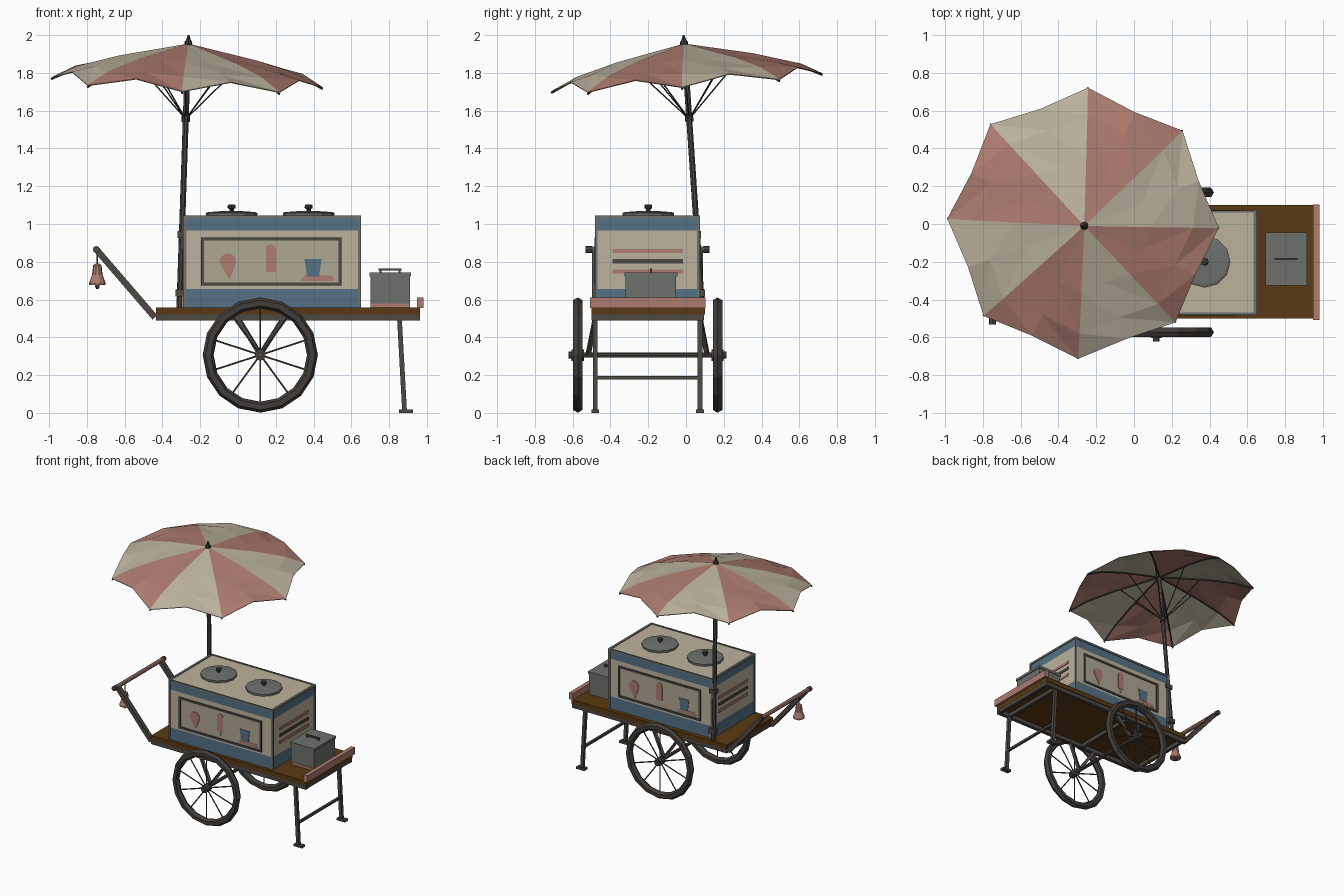
import bpy, bmesh, math
from mathutils import Vector, Matrix

if "Cube" in bpy.data.objects:
    bpy.data.objects.remove(bpy.data.objects["Cube"])

def mat(name, r, g, b):
    m = bpy.data.materials.new(name)
    m.diffuse_color = (r, g, b, 1)
    m.use_nodes = True
    m.node_tree.nodes["Principled BSDF"].inputs["Base Color"].default_value = m.diffuse_color
    return m

CREAM = mat("cream", .50, .45, .34)
PANEL = mat("panel_cream", .43, .39, .29)
PINK = mat("faded_pink", .42, .20, .16)
BLUE = mat("dusty_blue", .09, .165, .24)
WOOD = mat("brown_wood", .10, .042, .006)
FRAME = mat("dark_frame", .075, .066, .056)
METAL = mat("grey_metal", .155, .165, .155)
BLACK = mat("dark_pole", .04, .04, .037)
TYRE = mat("tyre", .055, .048, .042)

def finish(name, bm, *mats):
    bmesh.ops.recalc_face_normals(bm, faces=bm.faces)
    me = bpy.data.meshes.new(name)
    bm.to_mesh(me)
    bm.free()
    for m in mats:
        me.materials.append(m)
    ob = bpy.data.objects.new(name, me)
    bpy.context.collection.objects.link(ob)
    return ob

def cube(bm, a, b):
    a, b = Vector(a), Vector(b)
    s = b - a
    bmesh.ops.create_cube(bm, size=1, matrix=Matrix.Translation((a + b) / 2) @ Matrix.Diagonal((abs(s.x), abs(s.y), abs(s.z), 1)))

def box(name, a, b, m):
    bm = bmesh.new()
    cube(bm, a, b)
    return finish(name, bm, m)

def rod(name, p, q, r, m, sides=8, spin=0):
    p, q = Vector(p), Vector(q)
    d = q - p
    bm = bmesh.new()
    M = Matrix.Translation((p + q) / 2) @ d.to_track_quat('Z', 'Y').to_matrix().to_4x4() @ Matrix.Rotation(spin, 4, 'Z')
    bmesh.ops.create_cone(bm, cap_ends=True, segments=sides, radius1=r, radius2=r, depth=d.length, matrix=M)
    return finish(name, bm, m)

def bar(name, p, q, w, m):  # square section rod
    return rod(name, p, q, w * .7071, m, 4, math.pi / 4)

def lathe(name, prof, M, m, sides=12):
    bm = bmesh.new()
    rings = [[bm.verts.new(M @ Vector((r * math.cos(t * math.tau / sides), r * math.sin(t * math.tau / sides), z)))
              for t in range(sides)] for r, z in prof]
    for a, b in zip(rings, rings[1:]):
        for i in range(sides):
            j = (i + 1) % sides
            bm.faces.new((a[i], a[j], b[j], b[i]))
    bm.faces.new(rings[0])
    bm.faces.new(rings[-1])
    return finish(name, bm, m)

def plate(name, pts, place, m, out=.007):
    bm = bmesh.new()
    lo = [bm.verts.new(place(u, z, 0)) for u, z in pts]
    hi = [bm.verts.new(place(u, z, out)) for u, z in pts]
    bm.faces.new(lo)
    bm.faces.new(hi)
    for i in range(len(pts)):
        j = (i + 1) % len(pts)
        bm.faces.new((lo[i], lo[j], hi[j], hi[i]))
    return finish(name, bm, m)

T = Matrix.Translation
YC = -.203                      # cart centre line
X0, X1, Y0, Y1 = -.28, .645, -.475, .066   # cabinet

# deck and under-frame
box("deck", (-.434, -.5, .52), (.963, .1, .557), WOOD)
box("end_board", (.948, -.508, .555), (.982, .103, .61), PINK)
for s in (-1, 1):
    box("frame_rail", (-.434, YC + s * .283 - .014, .488), (.963, YC + s * .283 + .014, .522), FRAME)
for x in (-.42, .12, .85, .95):
    box("frame_cross_beam", (x - .012, YC - .283, .49), (x + .012, YC + .283, .521), FRAME)

# legs, wheels, handle arms on each side
for s in (-1, 1):
    y = YC + s * .277
    bar("leg", (.855, y, .5), (.882, y, .01), .025, FRAME)
    box("foot", (.852, y - .02, 0), (.926, y + .02, .018), FRAME)
    for x in (0, .24):
        bar("axle_strut", (x, y, .5), (.118, YC + s * .315, .308), .022, FRAME)
    wy = YC + s * .37
    bpy.ops.mesh.primitive_torus_add(major_segments=16, minor_segments=6, major_radius=.276, minor_radius=.029,
                                     location=(.118, wy, .306), rotation=(math.pi / 2, 0, 0))
    ob = bpy.context.object
    ob.name = "wheel_tyre"
    ob.data.materials.append(TYRE)
    for k in range(10):
        a = math.pi / 2 + k * math.tau / 10
        c, n = math.cos(a), math.sin(a)
        rod("spoke", (.118, wy, .306), (.118 + .26 * c, wy, .306 + .26 * n), .005, FRAME, 5)
    rod("hub", (.118, wy - .032, .306), (.118, wy + .032, .306), .03, FRAME, 10)
    rod("hub_cap", (.118, wy, .306), (.118, wy + s * .048, .306), .018, FRAME, 8)
    bar("handle_arm", (-.44, y, .505), (-.75, y, .865), .034, FRAME)
    rod("grip_cap", (-.75, YC + s * .295, .865), (-.75, YC + s * .328, .865), .019, FRAME)
rod("axle", (.118, YC - .39, .306), (.118, YC + .39, .306), .013, FRAME)
bar("leg_crossbar", (.872, YC - .277, .185), (.872, YC + .277, .185), .018, FRAME)
rod("push_grip", (-.75, YC - .3, .865), (-.75, YC + .3, .865), .016, PINK)

# bell
rod("bell_cord", (-.745, -.39, .86), (-.745, -.39, .77), .004, FRAME, 5)
lathe("bell", [(.01, .79), (.022, .782), (.028, .73), (.043, .69), (.043, .678), (.036, .678)], T((-.745, -.39, 0)), PINK, 10)
lathe("bell_clapper", [(.006, .7), (.012, .668), (.006, .656)], T((-.745, -.39, 0)), FRAME, 6)

# cabinet: blue bands set by height, cream between and on top
bm = bmesh.new()
cube(bm, (X0, Y0, .557), (X1, Y1, 1.04))
for z in (.657, .965):
    bmesh.ops.bisect_plane(bm, geom=bm.verts[:] + bm.edges[:] + bm.faces[:], plane_co=(0, 0, z), plane_no=(0, 0, 1))
for f in bm.faces:
    z = f.calc_center_median().z
    f.material_index = 1 if z < .657 or .965 < z < 1.03 else 0
finish("cabinet", bm, CREAM, BLUE)
for x in (X0, X1):
    for y in (Y0, Y1):
        box("corner_trim", (x - .01, y - .007, .557), (x + .006, y + .007, 1.045), METAL)
    box("top_rim_side", (x - .012, Y0, 1.03), (x + .006, Y1, 1.046), METAL)
    o = .006 if x > 0 else -.006
    for z, m in ((.857, PINK), (.803, FRAME), (.748, PINK)):
        box("side_stripe", (x, YC - .186, z - .011), (x + o, YC + .186, z + .011), m)
for y in (Y0, Y1):
    box("top_rim_long", (X0, y - .006, 1.03), (X1, y + .006, 1.046), METAL)

# display panel with painted treats on front and back
def front(u, z, o):
    return (u, Y0 - o, z)
def back(u, z, o):
    return (X0 + X1 - u, Y1 + o, z)
def rect(a, b, c, d):
    return [(a, c), (b, c), (b, d), (a, d)]
def arc(cx, cz, r, a0, a1, n=8):
    return [(cx + r * math.cos(math.radians(a0 + (a1 - a0) * i / n)),
             cz + r * math.sin(math.radians(a0 + (a1 - a0) * i / n))) for i in range(n + 1)]
for place in (front, back):
    plate("display_panel", rect(-.19, .54, .68, .922), place, PANEL, .003)
    for r in (rect(-.196, .547, .674, .69), rect(-.196, .547, .912, .928),
              rect(-.196, -.18, .69, .912), rect(.531, .547, .69, .912)):
        plate("display_frame", r, place, FRAME, .009)
    plate("cone_picture", [(-.045, .705), (-.02, .77)] + arc(-.053, .8, .044, 0, 180) + [(-.085, .77)], place, PINK)
    plate("ice_lolly_picture", [(.147, .745)] + [(.2, .745)] + arc(.1735, .865, .0265, 0, 180, 6), place, PINK)
    plate("lolly_stick_picture", rect(.167, .18, .715, .745), place, PANEL, .006)
    plate("cup_picture", [(.365, .722), (.43, .722), (.442, .815), (.352, .815)], place, BLUE)
    plate("cup_tray_picture", [(.33, .698), (.51, .698), (.5, .725), (.36, .735)], place, PINK, .005)

# lids on the cabinet top
for x in (-.034, .374):
    lathe("tub_lid", [(.135, 1.04), (.137, 1.058), (.125, 1.063), (.03, 1.07)], T((x, -.2, 0)), METAL)
    lathe("lid_knob", [(.012, 1.06), (.012, 1.08), (.021, 1.084), (.02, 1.1), (.012, 1.104)], T((x, -.2, 0)), BLACK, 8)

# cash box
box("cash_box", (.703, -.32, .557), (.91, -.052, .725), METAL)
box("cash_box_lid", (.697, -.326, .722), (.917, -.046, .742), METAL)
box("cash_box_stripe", (.703, -.324, .56), (.91, -.318, .58), PINK)
box("cash_box_handle", (.745, -.191, .753), (.865, -.179, .765), FRAME)
for x in (.75, .85):
    box("cash_handle_post", (x, -.19, .74), (x + .01, -.18, .756), FRAME)

# parasol, built upright around its apex then leaned over
apex = Vector((-.263, -.01, 1.955))
axis = Vector((.034, -.068, 1)).normalized()
P = T(apex) @ axis.to_track_quat('Z', 'Y').to_matrix().to_4x4()
xdir = P.to_3x3() @ Vector((1, 0, 0))
P = P @ Matrix.Rotation(-math.atan2(xdir.y, xdir.x) - math.radians(2), 4, 'Z')
def pt(r, k, z):  # k counts sixteenths of a turn
    a = k * math.tau / 16
    return P @ Vector((r * math.cos(a), r * math.sin(a), z))
RIB = [(.36, -.075), (.58, -.138), (.72, -.205)]
MID = [(.328, -.078), (.53, -.125), (.652, -.155)]
bm = bmesh.new()
tip = bm.verts.new(apex)
cols = [[bm.verts.new(pt(r, k, z)) for r, z in (MID if k % 2 else RIB)] for k in range(16)]
for k in range(16):
    a, b = cols[k], cols[(k + 1) % 16]
    faces = [bm.faces.new((tip, a[0], b[0]))]
    for i in range(2):
        faces.append(bm.faces.new((a[i], a[i + 1], b[i + 1])))
        faces.append(bm.faces.new((a[i], b[i + 1], b[i])))
    for f in faces:
        f.material_index = 1 - (k // 2) % 2
canopy = finish("canopy", bm, PINK, CREAM)
mod = canopy.modifiers.new("thickness", 'SOLIDIFY')
mod.thickness = .005
for k in range(0, 16, 2):
    path = [(0.01, -.012)] + [(r, z - .01) for r, z in RIB]
    for (r0, z0), (r1, z1) in zip(path, path[1:]):
        rod("canopy_rib", pt(r0, k, z0), pt(r1, k, z1), .006, BLACK, 5)
    rod("stretcher", pt(.015, k, -.385), pt(.31, k, -.075), .004, BLACK, 5)
rod("pole", P @ Vector((0, 0, -1.4)), apex, .0165, FRAME, 8)
rod("runner", P @ Vector((0, 0, -.415)), P @ Vector((0, 0, -.37)), .023, BLACK, 8)
lathe("finial", [(.022, -.012), (.02, .01), (.012, .02), (.005, .045)], P, BLACK, 8)
for z in (.635, .945):
    c = apex + axis * (z - apex.z)
    box("pole_bracket", (c.x - .022, c.y - .022, z - .018), (c.x + .035, c.y + .022, z + .018), FRAME)
